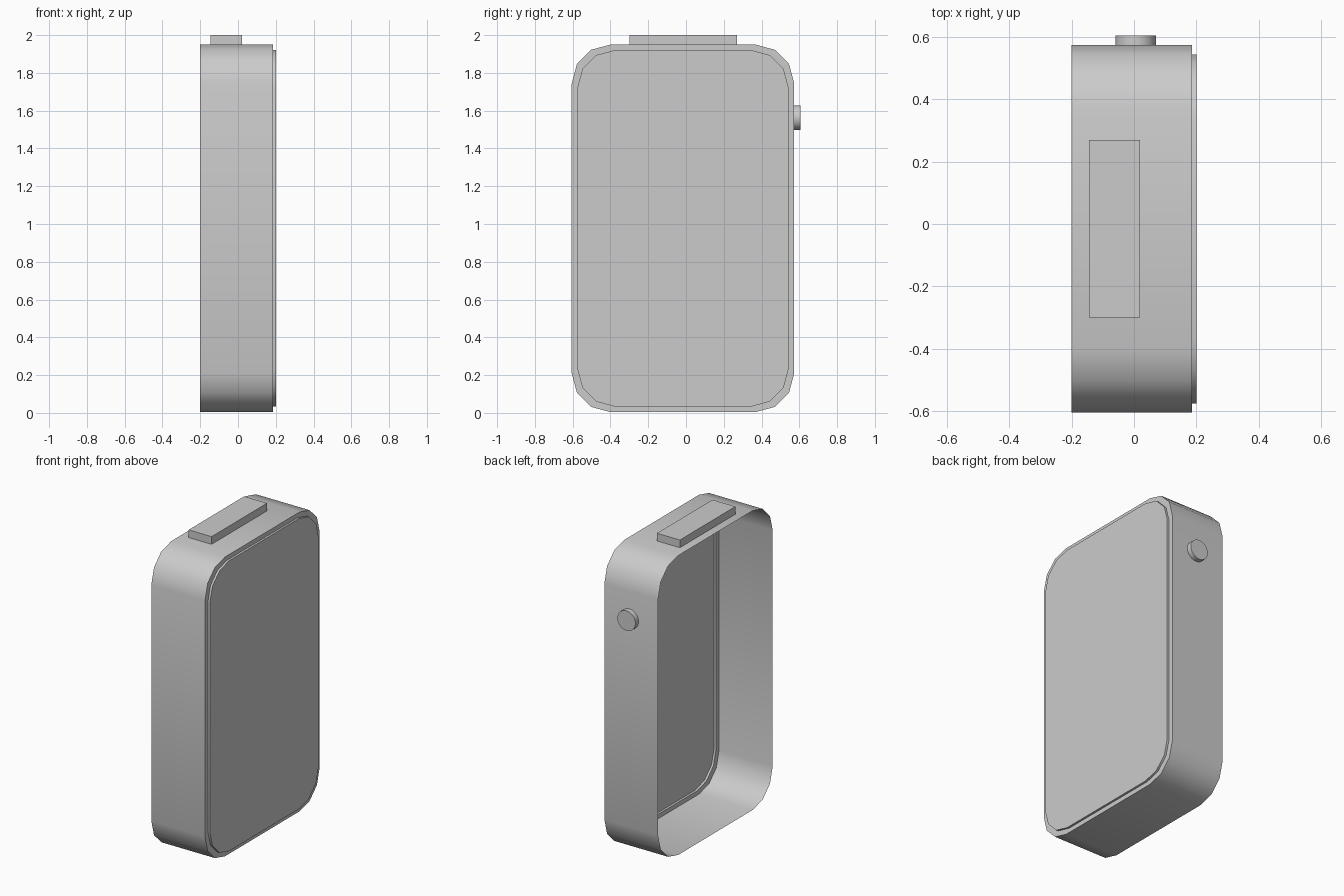
import bpy, bmesh
from math import cos, sin, pi, radians

if "Cube" in bpy.data.objects:
    bpy.data.objects.remove(bpy.data.objects["Cube"])

CY, CZ = -0.016, 0.977      # centre of the case outline


def loft(name, rings):
    """Bridge successive point rings and cap only the last one."""
    bm = bmesh.new()
    loops = [[bm.verts.new(p) for p in ring] for ring in rings]
    n = len(loops[0])
    for a, b in zip(loops, loops[1:]):
        for i in range(n):
            j = (i + 1) % n
            bm.faces.new((a[i], a[j], b[j], b[i]))
    bm.faces.new(loops[-1])
    me = bpy.data.meshes.new(name)
    bm.to_mesh(me)
    bm.free()
    ob = bpy.data.objects.new(name, me)
    bpy.context.collection.objects.link(ob)
    bpy.context.view_layer.objects.active = ob
    ob.select_set(True)
    bpy.ops.object.shade_smooth_by_angle(angle=radians(35))
    ob.select_set(False)
    return ob


def case_ring(x, hy, hz, r=0.206, seg=3):
    """Rounded rectangle in the YZ plane, counter-clockwise seen from +x."""
    pts = []
    for k, (sy, sz) in enumerate([(1, 1), (-1, 1), (-1, -1), (1, -1)]):
        for i in range(seg + 1):
            a = pi / 2 * (k + i / seg)
            pts.append((x, CY + sy * (hy - r) + r * cos(a),
                        CZ + sz * (hz - r) + r * sin(a)))
    return pts


# Hollow case, open at the back, with a rim and a slightly raised screen
loft("case_and_screen", [
    case_ring(-0.2, 0.589, 0.973),
    case_ring(0.186, 0.589, 0.973),
    case_ring(0.186, 0.559, 0.944, 0.2),
    case_ring(0.2, 0.559, 0.944, 0.2),
])

# Long button on top
loft("top_button", [[(x, y, z) for x, y in
                     [(-0.145, -0.3), (0.02, -0.3), (0.02, 0.27), (-0.145, 0.27)]]
                    for z in (1.95, 2.0)])

# Round button on the side
loft("side_button", [[(0.005 + 0.065 * sin(2 * pi * i / 24), y,
                       1.563 + 0.065 * cos(2 * pi * i / 24)) for i in range(24)]
                     for y in (0.573, 0.605)])
